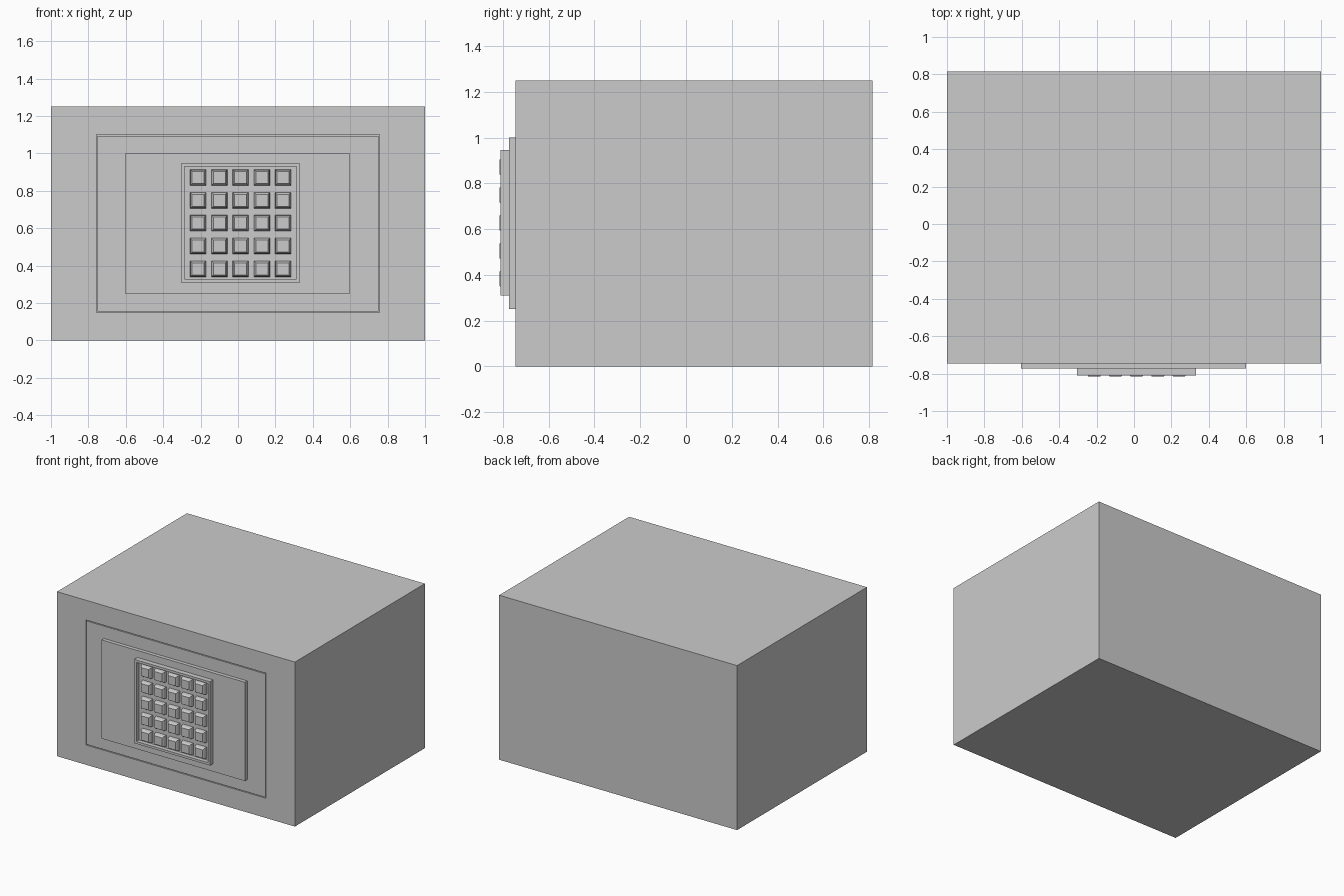
import bpy, bmesh

if "Cube" in bpy.data.objects:
    bpy.data.objects.remove(bpy.data.objects["Cube"])

def rings_obj(name, rings, cap_start=True, cap_end=True):
    """Loft rectangles (x0, x1, z0, z1, y) into a flat-faced mesh."""
    bm = bmesh.new()
    loops = [[bm.verts.new(p) for p in ((a, y, c), (b, y, c), (b, y, d), (a, y, d))]
             for a, b, c, d, y in rings]
    for p, q in zip(loops, loops[1:]):
        for i in range(4):
            j = (i + 1) % 4
            bm.faces.new((p[i], p[j], q[j], q[i]))
    if cap_start:
        bm.faces.new(loops[0])
    if cap_end:
        bm.faces.new(loops[-1])
    bmesh.ops.recalc_face_normals(bm, faces=bm.faces)
    me = bpy.data.meshes.new(name)
    bm.to_mesh(me)
    bm.free()
    ob = bpy.data.objects.new(name, me)
    bpy.context.collection.objects.link(ob)
    return ob

def rect(x0, x1, z0, z1, y, inset=0.0):
    return (x0 + inset, x1 - inset, z0 + inset, z1 - inset, y)

FRONT, BACK = -0.745, 0.815

# Cabinet with a shallow door opening
body = (-1, 1, 0, 1.25)
door = (-0.757, 0.757, 0.15, 1.10)
rings_obj("cabinet", [rect(*body, BACK), rect(*body, FRONT),
                      rect(*door, FRONT), rect(*door, FRONT + 0.05)])

# Flush door leaving a thin gap all round
rings_obj("door", [rect(*door, FRONT + 0.05, 0.006), rect(*door, FRONT, 0.006)])

# Raised front panel
panel = (-0.605, 0.6, 0.25, 1.0)
rings_obj("front_panel", [rect(*panel, FRONT), rect(*panel, -0.773)])

# Keypad tray with a thin rim
pad = (-0.305, 0.332, 0.31, 0.947)
rings_obj("keypad_tray", [rect(*pad, -0.773), rect(*pad, -0.811),
                          rect(*pad, -0.811, 0.018), rect(*pad, -0.780, 0.018)])

# Five by five bevelled keys
for row in range(5):
    for col in range(5):
        x = -0.213 + col * 0.1135
        z = 0.383 + row * 0.122
        key = (x - 0.043, x + 0.043, z - 0.043, z + 0.043)
        rings_obj(f"key_{row}_{col}", [rect(*key, -0.780), rect(*key, -0.802, 0.003),
                                       rect(*key, -0.815, 0.011)])
